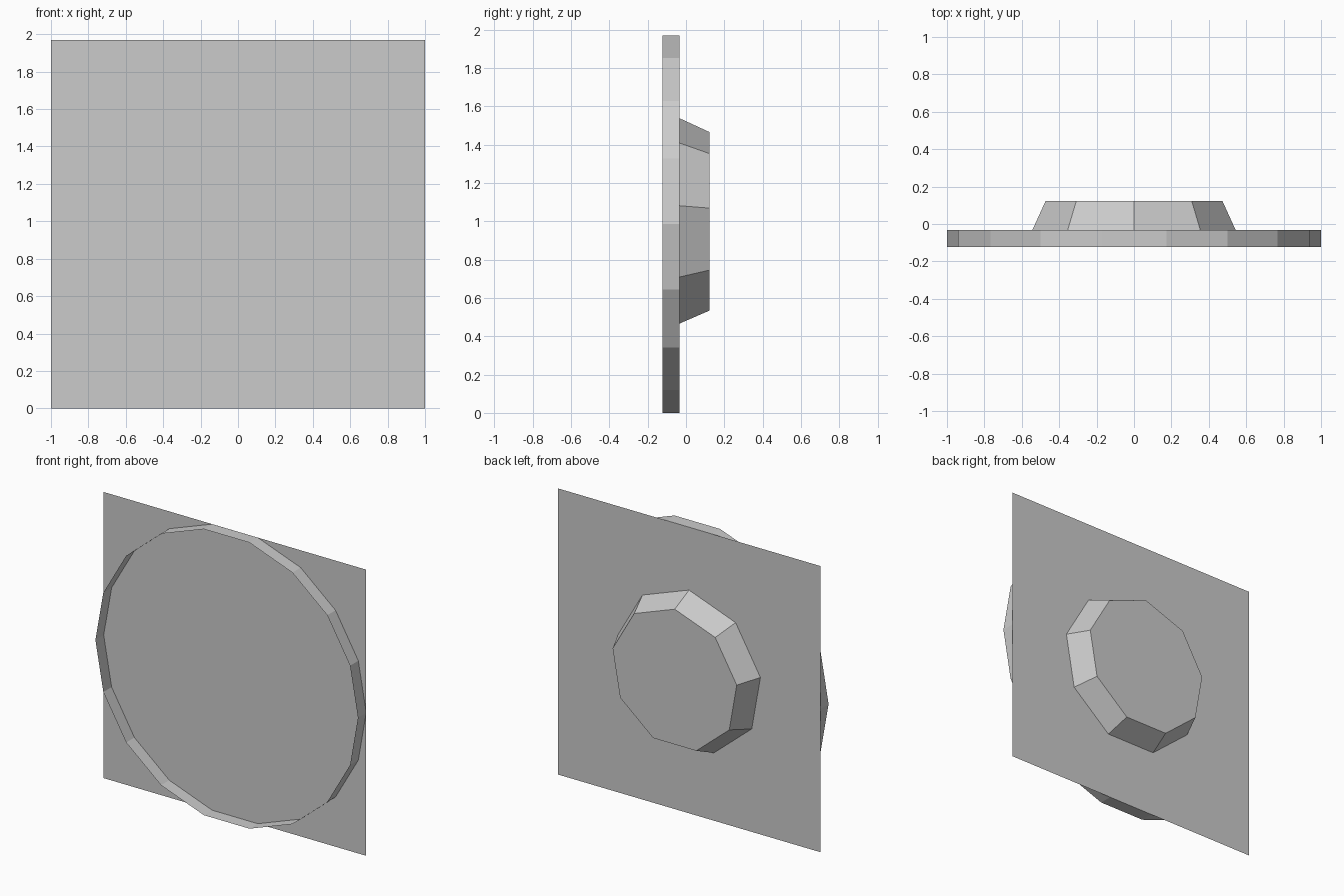
import bpy, bmesh
from math import sin, cos, pi

if "Cube" in bpy.data.objects:
    bpy.data.objects.remove(bpy.data.objects["Cube"])

CZ = 0.985          # height of the common axis
FRONT, PLATE, BACK = -0.123, -0.033, 0.123


def ring(bm, sides, radius, y, start):
    return [bm.verts.new((radius * cos(start + 2 * pi * i / sides), y,
                          CZ + radius * sin(start + 2 * pi * i / sides)))
            for i in range(sides)]


def band(name, sides, r0, y0, r1, y1, start, cap):
    """Faceted wall between two rings, optionally closed at the second."""
    bm = bmesh.new()
    a = ring(bm, sides, r0, y0, start)
    b = ring(bm, sides, r1, y1, start)
    for i in range(sides):
        j = (i + 1) % sides
        bm.faces.new((a[i], b[i], b[j], a[j]))
    if cap:
        bm.faces.new(b[::-1])
    return finish(name, bm)


def finish(name, bm):
    mesh = bpy.data.meshes.new(name)
    bm.to_mesh(mesh)
    bm.free()
    ob = bpy.data.objects.new(name, mesh)
    bpy.context.collection.objects.link(ob)
    return ob


# thin square face plate
bm = bmesh.new()
bm.faces.new([bm.verts.new(c) for c in (
    (-1, PLATE, 0), (1, PLATE, 0), (1, PLATE, 2 * CZ), (-1, PLATE, 2 * CZ))])
finish("face_plate", bm)

# open 18-sided rim standing out from the front
band("front_rim", 18, 1.0, FRONT, 1.0, PLATE, 0, False)

# nine-sided tapered housing on the back
band("back_housing", 9, 0.552, PLATE, 0.48, BACK, pi / 2, True)
